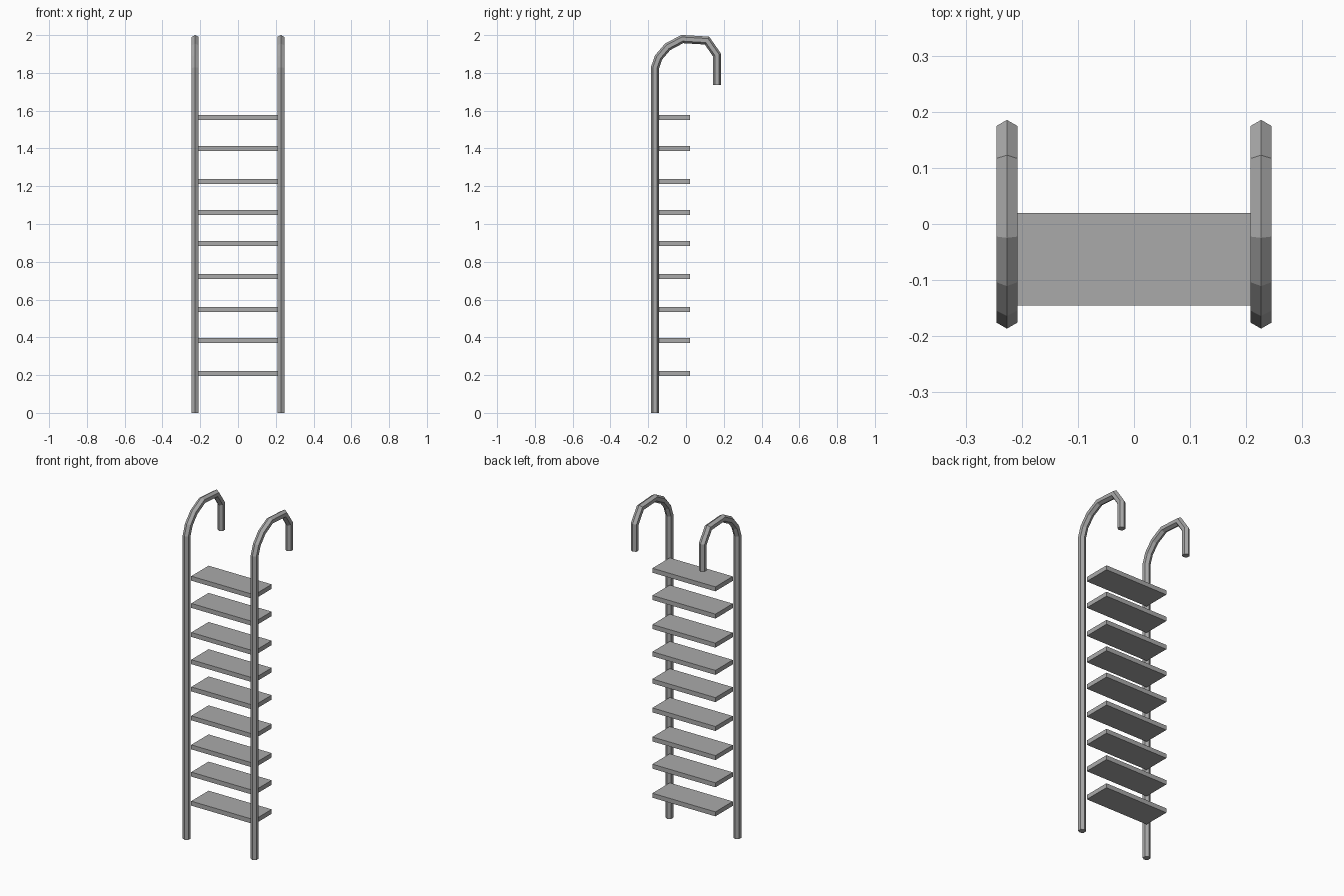
import bpy, bmesh, math
from mathutils import Vector

cube = bpy.data.objects.get("Cube")
if cube:
    bpy.data.objects.remove(cube, do_unlink=True)

# One grey metal for the whole ladder
metal = bpy.data.materials.new("grey_metal")
metal.use_nodes = True
grey = (0.4, 0.4, 0.4, 1)
metal.diffuse_color = grey
metal.node_tree.nodes["Principled BSDF"].inputs["Base Color"].default_value = grey


def add_object(name, bm):
    bmesh.ops.recalc_face_normals(bm, faces=bm.faces)
    mesh = bpy.data.meshes.new(name)
    bm.to_mesh(mesh)
    bm.free()
    mesh.materials.append(metal)
    obj = bpy.data.objects.new(name, mesh)
    bpy.context.collection.objects.link(obj)
    return obj


def add_rail(name, x, path, radius, sides=6):
    """Sweep a hexagon along a path in the y-z plane, with mitred bends."""
    bm = bmesh.new()
    points = [Vector(p) for p in path]
    rings = []
    for i, p in enumerate(points):
        before = (p - points[i - 1]).normalized() if i else None
        after = (points[i + 1] - p).normalized() if i + 1 < len(points) else None
        before, after = before or after, after or before
        along = (before + after).normalized()
        out = Vector((-along.y, along.x)) / along.dot(after)
        ring = []
        for k in range(sides):
            a = math.tau * k / sides
            q = p + out * radius * math.cos(a)
            ring.append(bm.verts.new((x + radius * math.sin(a), q.x, q.y)))
        rings.append(ring)
    for lower, upper in zip(rings, rings[1:]):
        for k in range(sides):
            n = (k + 1) % sides
            bm.faces.new((lower[k], lower[n], upper[n], upper[k]))
    bm.faces.new(rings[0])
    bm.faces.new(rings[-1])
    return add_object(name, bm)


def add_tread(name, z):
    bm = bmesh.new()
    bmesh.ops.create_cube(bm, size=1)
    bmesh.ops.scale(bm, vec=(0.42, 0.165, 0.027), verts=bm.verts)
    bmesh.ops.translate(bm, vec=(0, -0.0625, z), verts=bm.verts)
    return add_object(name, bm)


# Side rails with hooked tops
hook_path = [(-0.165, 0), (-0.165, 1.825), (-0.145, 1.882), (-0.097, 1.938),
             (-0.02, 1.979), (0.111, 1.971), (0.164, 1.895), (0.164, 1.735)]
for side, x in (("left", 0.2265), ("right", -0.2265)):
    add_rail(side + "_rail", x, hook_path, 0.0215)

# Flat treads behind the rails
heights = (0.208, 0.383, 0.547, 0.722, 0.896, 1.06, 1.224, 1.399, 1.563)
for i, z in enumerate(heights):
    add_tread(f"tread_{i + 1}", z)
